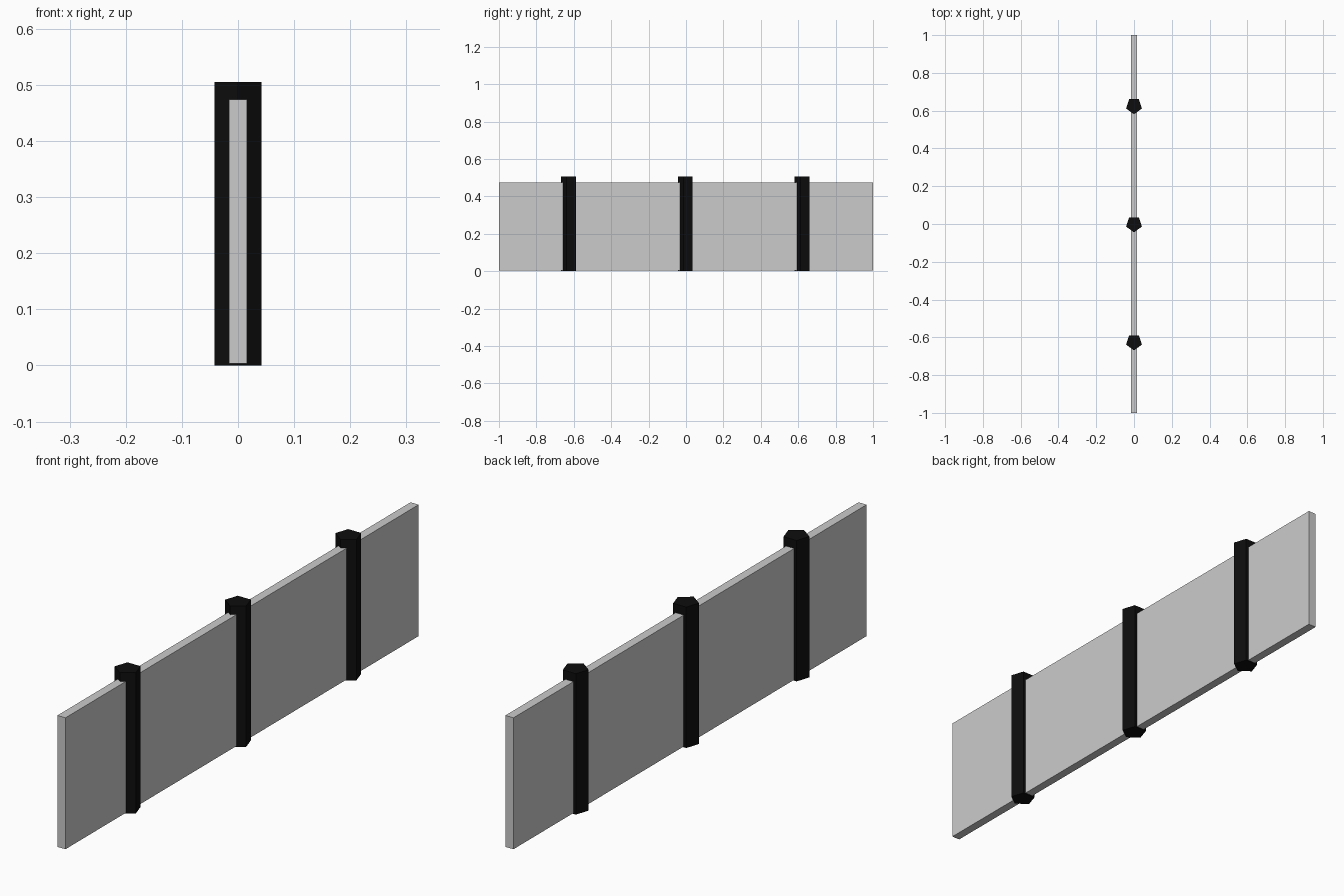
import bpy
import math

if "Cube" in bpy.data.objects:
    bpy.data.objects.remove(bpy.data.objects["Cube"])

# Dark post material
black = bpy.data.materials.new("black_post")
black.diffuse_color = (0.004, 0.004, 0.004, 1)
black.use_nodes = True
black.node_tree.nodes["Principled BSDF"].inputs["Base Color"].default_value = black.diffuse_color

# Long thin fence panel, just clear of the ground
z0, z1 = 0.003, 0.474
bpy.ops.mesh.primitive_cube_add(size=1, location=(0, 0, (z0 + z1) / 2))
panel = bpy.context.object
panel.name = "panel"
panel.scale = (0.032, 2.0, z1 - z0)
bpy.ops.object.transform_apply(location=False, rotation=False, scale=True)

# Five-sided posts with one corner pointing to -y
post_height = 0.505
for i, y in enumerate((-0.625, 0, 0.625)):
    bpy.ops.mesh.primitive_cylinder_add(vertices=5, radius=0.044, depth=post_height,
                                        location=(0, y, post_height / 2))
    post = bpy.context.object
    post.name = f"post_{i + 1}"
    # Turn so the first corner (the lowest y) faces the front
    first = post.data.vertices[0].co
    post.rotation_euler.z = -math.pi / 2 - math.atan2(first.y, first.x)
    bpy.ops.object.transform_apply(location=False, rotation=True, scale=False)
    post.data.materials.append(black)
